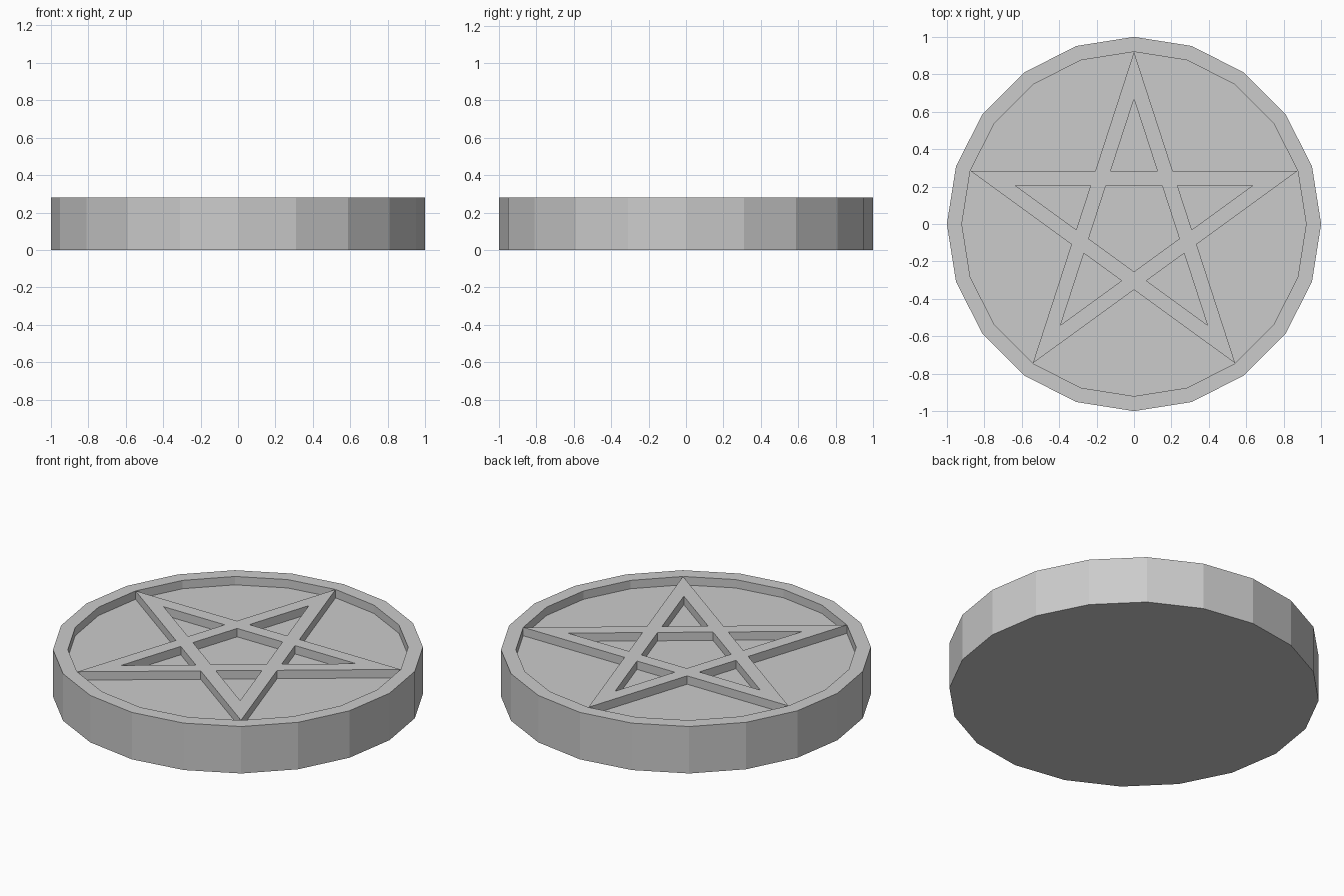
import bpy, bmesh
from math import cos, sin, radians

if "Cube" in bpy.data.objects:
    bpy.data.objects.remove(bpy.data.objects["Cube"])

R, RIM, H, DEPTH = 1.0, 0.92, 0.28, 0.05
OUT = RIM * sin(radians(18))      # distance of band outer edge from centre
INN = OUT - 0.078                 # distance of band inner edge from centre


def polar(r, deg):
    return (r * cos(radians(deg)), r * sin(radians(deg)))


def add_prism(bm, outline, z0, z1):
    """Extrude a counter-clockwise outline between two heights."""
    face = bm.faces.new([bm.verts.new((x, y, z0)) for x, y in outline])
    ext = bmesh.ops.extrude_face_region(bm, geom=[face], use_keep_orig=True)
    top = [v for v in ext["geom"] if isinstance(v, bmesh.types.BMVert)]
    bmesh.ops.translate(bm, verts=top, vec=(0, 0, z1 - z0))


def make_object(name, outlines, z0, z1):
    bm = bmesh.new()
    for outline in outlines:
        add_prism(bm, outline, z0, z1)
    bmesh.ops.recalc_face_normals(bm, faces=bm.faces)
    mesh = bpy.data.meshes.new(name)
    bm.to_mesh(mesh)
    bm.free()
    obj = bpy.data.objects.new(name, mesh)
    bpy.context.collection.objects.link(obj)
    return obj


# Twenty-sided disc
disc = make_object("star_disc", [[polar(R, 18 * i) for i in range(20)]], 0, H)

# Pockets: central pentagon, five point triangles, five areas outside the star
pockets = [[polar(INN / cos(radians(36)), 54 + 72 * k) for k in range(5)]]
half = (INN - OUT * sin(radians(18))) / cos(radians(18))
for k in range(5):
    a = 90 + 72 * k
    ux, uy = polar(1, a)
    pockets.append([
        polar(INN / sin(radians(18)), a),
        (OUT * ux - half * uy, OUT * uy + half * ux),
        (OUT * ux + half * uy, OUT * uy - half * ux),
    ])
    pockets.append([polar(RIM, a + 18 * i) for i in range(5)]
                   + [polar(OUT / cos(radians(36)), a + 36)])

# Cut the pockets, leaving rim and star raised
cutter = make_object("pocket_cutter", pockets, H - DEPTH, H + 0.1)
cutter.hide_render = True
cutter.hide_set(True)
cut = disc.modifiers.new("pockets", "BOOLEAN")
cut.operation = "DIFFERENCE"
cut.solver = "EXACT"
cut.object = cutter
